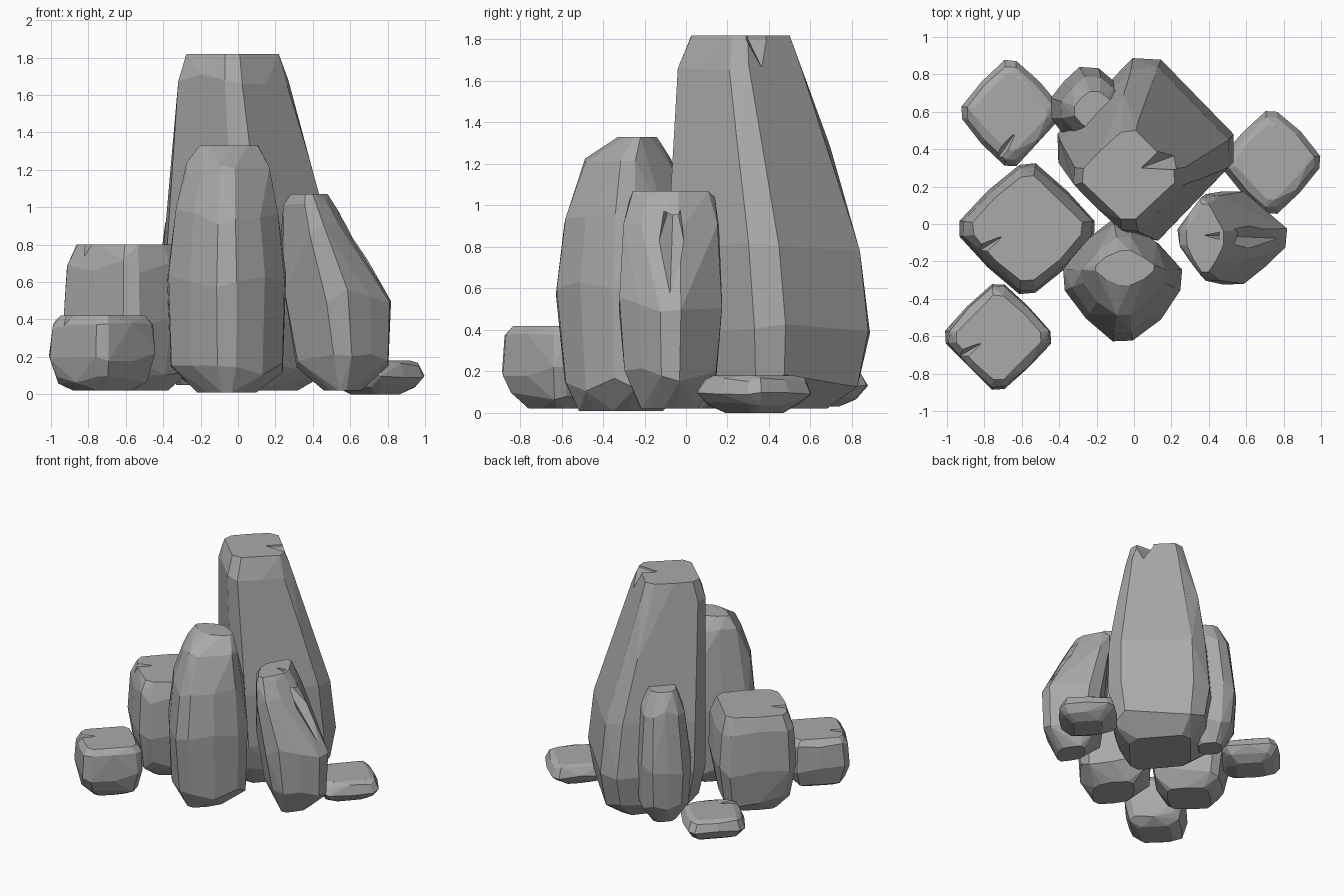
import bpy
import bmesh
import random
from mathutils import Vector

default_cube = bpy.data.objects.get("Cube")
if default_cube:
    bpy.data.objects.remove(default_cube, do_unlink=True)

stone = bpy.data.materials.new("grey stone")
stone.use_nodes = True
grey = (0.4, 0.4, 0.4, 1)
stone.diffuse_color = grey
stone.node_tree.nodes["Principled BSDF"].inputs["Base Color"].default_value = grey


def add_object(name, bm):
    mesh = bpy.data.meshes.new(name)
    bm.to_mesh(mesh)
    bm.free()
    mesh.materials.append(stone)
    obj = bpy.data.objects.new(name, mesh)
    bpy.context.collection.objects.link(obj)
    return obj


def ring_points(truncation, bulge):
    """Unit diamond outline with cut corners and slightly bulging sides."""
    points = []
    x, y = Vector((1, 0)), Vector((0, 1))
    for _ in range(4):
        points += [x - y * truncation, x + y * truncation, (x + y) * bulge]
        x, y = y, -x
    return points


def rock(name, rings, seed, truncation=0.12, bulge=0.59, rough=0.02):
    """Convex faceted stone; each ring is (z, west, east, south, north)."""
    rng = random.Random(seed)
    bm = bmesh.new()
    lift_range = rough * min(2, 3 * (rings[-1][0] - rings[0][0]))
    for level, (z, west, east, south, north) in enumerate(rings):
        centre = Vector(((west + east) / 2, (south + north) / 2, z))
        capped = level in (0, len(rings) - 1)
        for p in ring_points(truncation, bulge):
            shrink = 1 - rng.uniform(0, rough * 2)
            offset = Vector((p.x * (east - west) / 2, p.y * (north - south) / 2, 0))
            lift = 0 if capped else rng.uniform(-lift_range, lift_range)
            bm.verts.new(centre + offset * shrink + Vector((0, 0, lift)))
    hull = bmesh.ops.convex_hull(bm, input=bm.verts)
    loose = {v for v in hull["geom_interior"] + hull["geom_unused"]
             if isinstance(v, bmesh.types.BMVert)}
    bmesh.ops.delete(bm, geom=list(loose), context="VERTS")
    bmesh.ops.dissolve_limit(bm, angle_limit=0.1, verts=bm.verts, edges=bm.edges)
    bmesh.ops.recalc_face_normals(bm, faces=bm.faces)
    return add_object(name, bm)


BLOCK = [(0, 0.55), (0.14, 0.85), (0.45, 1), (0.85, 0.95), (1, 0.8)]
FLAT = [(0, 0.5), (0.25, 0.82), (0.55, 1), (0.88, 0.88), (1, 0.72)]


def boulder(name, profile, west, east, south, north, bottom, top, seed):
    """Squat stone following a shared profile of height and width."""
    cx, cy = (west + east) / 2, (south + north) / 2
    rings = [(bottom + (top - bottom) * h,
              cx + (west - cx) * s, cx + (east - cx) * s,
              cy + (south - cy) * s, cy + (north - cy) * s) for h, s in profile]
    return rock(name, rings, seed)


def notch(obj, outer, inner, width, depth):
    """Chip a wedge out of a rim: from outer point in to the inner tip."""
    outer, inner = Vector(outer), Vector(inner)
    side = (inner - outer).cross(Vector((0, 0, 1))).normalized() * width
    up = Vector((0, 0, 0.1))
    bm = bmesh.new()
    for p in (outer + side + up, outer - side + up, inner + up,
              outer - Vector((0, 0, depth)), inner):
        bm.verts.new(p)
    bmesh.ops.convex_hull(bm, input=bm.verts)
    bmesh.ops.recalc_face_normals(bm, faces=bm.faces)
    cutter = add_object(obj.name + "_chip_cutter", bm)
    cutter.hide_render = True
    cutter.hide_set(True)
    cut = obj.modifiers.new("chip", "BOOLEAN")
    cut.operation = "DIFFERENCE"
    cut.solver = "EXACT"
    cut.object = cutter


# Tall stones
tall = rock("tall_stone", [
    (0.02, -0.22, 0.32, 0.06, 0.68),
    (0.15, -0.36, 0.49, -0.03, 0.84),
    (0.4, -0.41, 0.55, -0.08, 0.89),
    (0.8, -0.4, 0.51, -0.09, 0.84),
    (1.25, -0.37, 0.38, -0.08, 0.7),
    (1.68, -0.32, 0.27, -0.04, 0.55),
    (1.82, -0.28, 0.22, 0.02, 0.5)], seed=4, truncation=0.16, bulge=0.59)
notch(tall, (0.36, 0.42, 1.7), (0.04, 0.3, 1.8), 0.15, 0.15)

rock("front_stone", [
    (0.01, -0.22, 0.1, -0.52, -0.11),
    (0.14, -0.36, 0.24, -0.59, 0),
    (0.6, -0.38, 0.26, -0.63, 0.03),
    (0.95, -0.34, 0.22, -0.59, 0.01),
    (1.22, -0.28, 0.17, -0.49, -0.07),
    (1.33, -0.21, 0.11, -0.33, -0.14)], seed=8, truncation=0.17, bulge=0.64)

leaning = rock("leaning_stone", [
    (0.02, 0.46, 0.66, -0.22, 0.06),
    (0.18, 0.31, 0.81, -0.3, 0.15),
    (0.52, 0.24, 0.82, -0.33, 0.18),
    (0.87, 0.23, 0.61, -0.31, 0.16),
    (1.01, 0.24, 0.53, -0.28, 0.14),
    (1.07, 0.28, 0.48, -0.26, 0.11)], seed=3, truncation=0.2, bulge=0.62)
notch(leaning, (0.85, -0.08, 0.5), (0.38, -0.06, 1.06), 0.12, 0.03)

rock("back_stone", [
    (0.05, -0.33, -0.14, 0.52, 0.72),
    (0.2, -0.43, -0.04, 0.42, 0.82),
    (0.5, -0.45, -0.03, 0.4, 0.84),
    (0.92, -0.39, -0.05, 0.43, 0.79),
    (1.08, -0.32, -0.1, 0.5, 0.71)], seed=6, truncation=0.25, bulge=0.66)

# Squat stones
block = boulder("block_stone", BLOCK, -0.94, -0.2, -0.38, 0.33, 0.02, 0.8, seed=2)
notch(block, (-0.87, -0.17, 0.79), (-0.71, -0.07, 0.79), 0.08, 0.08)

corner = boulder("corner_stone", BLOCK, -1.01, -0.44, -0.89, -0.32, 0.02, 0.42, seed=5)
notch(corner, (-0.97, -0.73, 0.4), (-0.82, -0.64, 0.41), 0.08, 0.05)

# Flat stones
slab = boulder("back_flat_stone", FLAT, -0.93, -0.39, 0.31, 0.88, 0.03, 0.21, seed=7)
notch(slab, (-0.75, 0.32, 0.19), (-0.64, 0.48, 0.2), 0.08, 0.05)

boulder("side_flat_stone", FLAT, 0.47, 1, 0.05, 0.61, 0, 0.18, seed=9)
